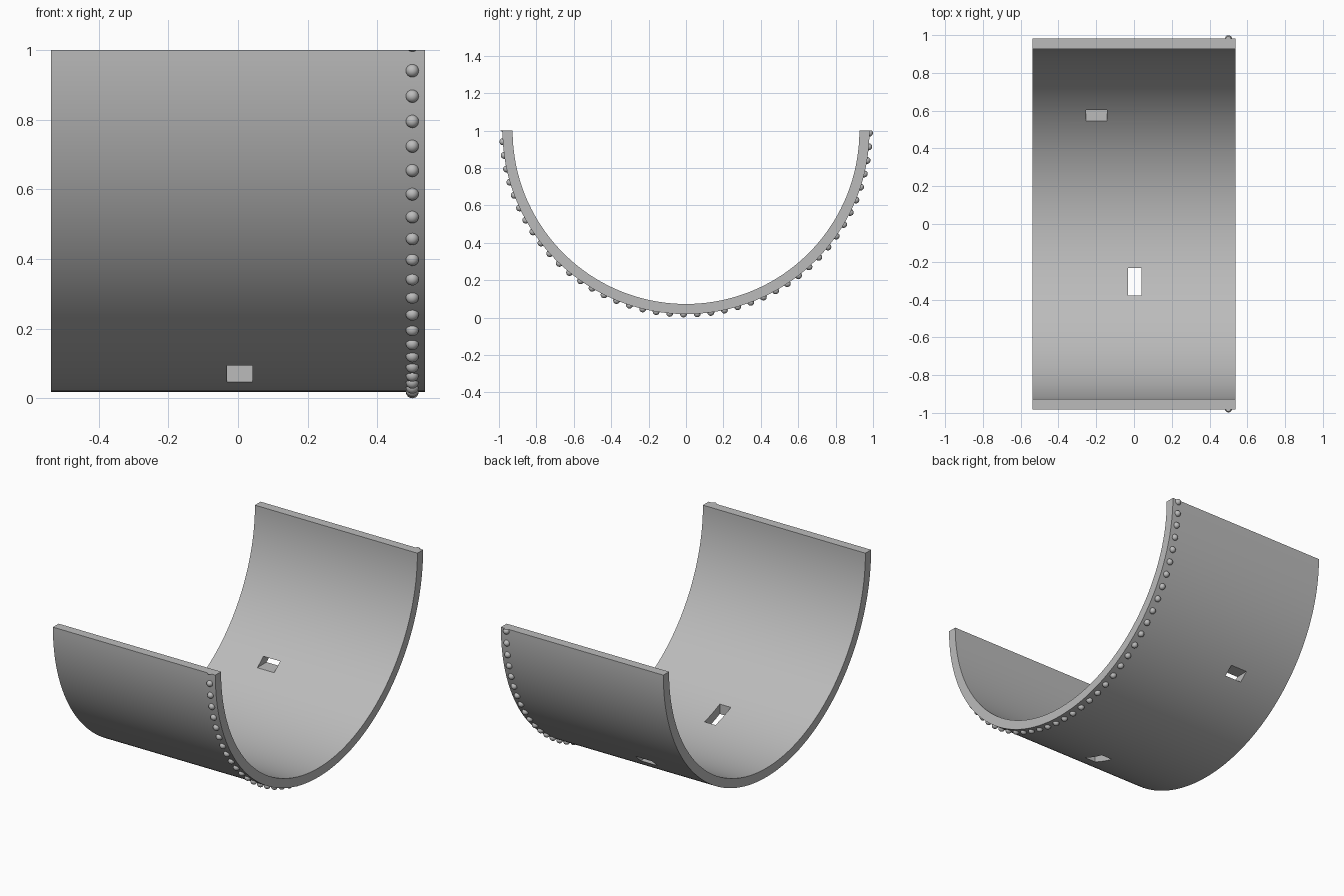
import bpy, bmesh, math
from mathutils import Matrix, Vector

if "Cube" in bpy.data.objects:
    bpy.data.objects.remove(bpy.data.objects["Cube"], do_unlink=True)

OUTER, INNER, HALF_WIDTH = 0.981, 0.927, 0.537
SEGMENTS = 120
BEAD_R, BEAD_X = 0.0185, 0.5
BEAD_STEP = math.tau / 84
BEAD_START = math.radians(-0.79)

grey = bpy.data.materials.new("plain grey")
grey.use_nodes = True
colour = (0.5, 0.5, 0.5, 1)
grey.diffuse_color = colour
grey.node_tree.nodes["Principled BSDF"].inputs["Base Color"].default_value = colour


def add_object(name, bm):
    bmesh.ops.recalc_face_normals(bm, faces=bm.faces)
    mesh = bpy.data.meshes.new(name)
    bm.to_mesh(mesh)
    bm.free()
    mesh.materials.append(grey)
    obj = bpy.data.objects.new(name, mesh)
    bpy.context.collection.objects.link(obj)
    return obj


def smooth(obj):
    bpy.ops.object.select_all(action="DESELECT")
    obj.select_set(True)
    bpy.context.view_layer.objects.active = obj
    bpy.ops.object.shade_smooth_by_angle(angle=math.radians(30))


def arc_point(radius, angle, x):
    """Point on the lower half circle, from the front rim round to the back rim."""
    return Vector((x, -radius * math.cos(angle), 1 - radius * math.sin(angle)))


def cut_slot(target, low, high):
    """Cut a square-edged opening between two corners."""
    low, high = Vector(low), Vector(high)
    bm = bmesh.new()
    size = Matrix.Diagonal((*(high - low), 1))
    bmesh.ops.create_cube(bm, size=1, matrix=Matrix.Translation((low + high) / 2) @ size)
    cutter = add_object("slot_cutter", bm)
    cutter.hide_render = True
    mod = target.modifiers.new("slot", "BOOLEAN")
    mod.operation, mod.solver, mod.object = "DIFFERENCE", "EXACT", cutter
    bpy.context.view_layer.objects.active = target
    bpy.ops.object.modifier_apply(modifier=mod.name)
    bpy.data.objects.remove(cutter, do_unlink=True)


# Half-round shell: a ring profile extruded across the width
bm = bmesh.new()
angles = [math.pi * i / SEGMENTS for i in range(SEGMENTS + 1)]
outline = [arc_point(OUTER, a, -HALF_WIDTH) for a in angles]
outline += [arc_point(INNER, a, -HALF_WIDTH) for a in reversed(angles)]
profile = bm.faces.new([bm.verts.new(p) for p in outline])
side = bmesh.ops.extrude_face_region(bm, geom=[profile], use_keep_orig=True)["geom"]
bmesh.ops.translate(bm, vec=(2 * HALF_WIDTH, 0, 0),
                    verts=[g for g in side if isinstance(g, bmesh.types.BMVert)])
shell = add_object("half_round_shell", bm)

# Upright slot near the bottom, level slot in the back wall
cut_slot(shell, (-0.032, -0.378, -0.1), (0.041, -0.233, 0.3))
cut_slot(shell, (-0.254, 0.4, 0.25), (-0.143, 0.8, 0.296))
smooth(shell)

# Row of beads round the outside, trimmed level with the rim
bm = bmesh.new()
for i in range(43):
    place = Matrix.Translation(arc_point(OUTER, BEAD_START + i * BEAD_STEP, BEAD_X))
    bmesh.ops.create_uvsphere(bm, u_segments=20, v_segments=12, radius=BEAD_R, matrix=place)
cut = bmesh.ops.bisect_plane(bm, geom=bm.verts[:] + bm.edges[:] + bm.faces[:],
                             plane_co=(0, 0, 1), plane_no=(0, 0, 1), clear_outer=True)
rim = [g for g in cut["geom_cut"] if isinstance(g, bmesh.types.BMEdge)]
bmesh.ops.edgeloop_fill(bm, edges=rim)
smooth(add_object("bead_row", bm))
